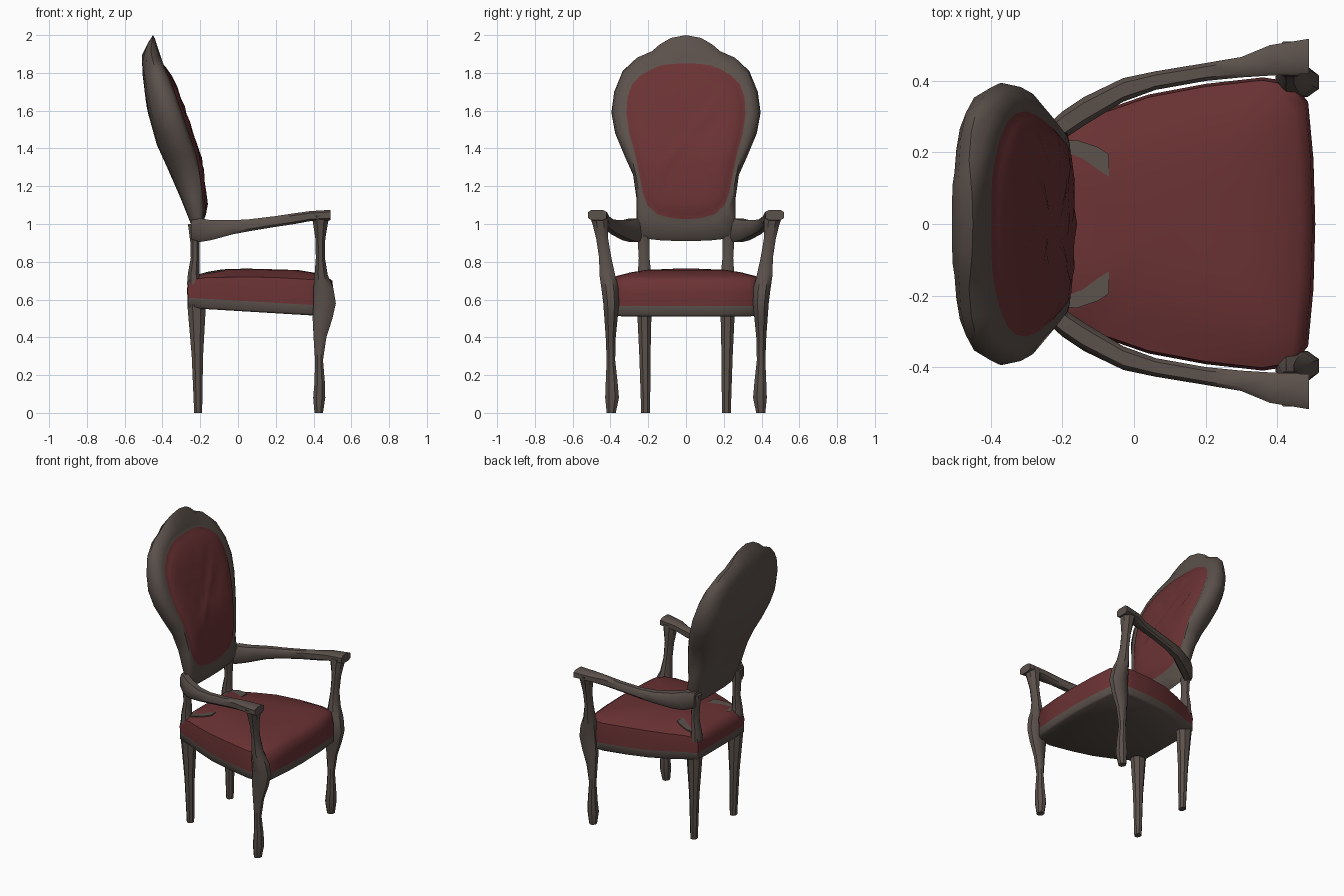
import bpy, bmesh, math

if "Cube" in bpy.data.objects:
    bpy.data.objects.remove(bpy.data.objects["Cube"], do_unlink=True)


def material(name, rgb):
    m = bpy.data.materials.new(name)
    m.use_nodes = True
    m.diffuse_color = (*rgb, 1)
    bsdf = m.node_tree.nodes["Principled BSDF"]
    bsdf.inputs["Base Color"].default_value = (*rgb, 1)
    bsdf.inputs["Roughness"].default_value = 0.8
    return m


WOOD = material("dark wood", (0.105, 0.082, 0.07))
VELVET = material("red velvet", (0.145, 0.032, 0.034))


def loft(name, rings, red_from=None, angle=40):
    """Skin a list of equal rings, cap both ends; bands from red_from on are velvet."""
    bm = bmesh.new()
    rows = [[bm.verts.new(p) for p in ring] for ring in rings]
    n = len(rows[0])
    caps = [bm.faces.new(rows[0][::-1]), bm.faces.new(rows[-1])]
    for i, (a, b) in enumerate(zip(rows, rows[1:])):
        for k in range(n):
            f = bm.faces.new((a[k], a[(k + 1) % n], b[(k + 1) % n], b[k]))
            f.material_index = int(red_from is not None and i >= red_from)
    caps[1].material_index = int(red_from is not None)
    bmesh.ops.recalc_face_normals(bm, faces=bm.faces)
    mesh = bpy.data.meshes.new(name)
    bm.to_mesh(mesh)
    bm.free()
    mesh.materials.append(WOOD)
    mesh.materials.append(VELVET)
    ob = bpy.data.objects.new(name, mesh)
    bpy.context.collection.objects.link(ob)
    bpy.ops.object.select_all(action='DESELECT')
    ob.select_set(True)
    bpy.context.view_layer.objects.active = ob
    bpy.ops.object.shade_smooth_by_angle(angle=math.radians(angle))
    return ob


def lerp(a, b, t):
    return a + (b - a) * t


def curve(points, v):
    """Piecewise linear value through (position, value) points."""
    for (a, fa), (b, fb) in zip(points, points[1:]):
        if v <= b:
            return lerp(fa, fb, max(0, (v - a) / (b - a)))
    return points[-1][1]


def section(u0, u1, v0, v1, cut=0.28):
    """Chamfered rectangle."""
    cu, cv = (u1 - u0) * cut, (v1 - v0) * cut
    return [(u0 + cu, v0), (u1 - cu, v0), (u1, v0 + cv), (u1, v1 - cv),
            (u1 - cu, v1), (u0 + cu, v1), (u0, v1 - cv), (u0, v0 + cv)]


def limb_pair(name, stations, along="z"):
    """Left and right limb; stations are (position, x or y range, y or z range)."""
    for side, s in (("left", 1), ("right", -1)):
        rings = []
        for p, *box in stations:
            if along == "z":
                rings.append([(u, s * v, p) for u, v in section(*box)])
            else:
                rings.append([(p, s * u, v) for u, v in section(*box, cut=0.2)])
        loft(f"{side}_{name}", rings)


def mirrored(half):
    """Close a half outline whose first and last points lie on the centre line."""
    return half + [(-a, b) for a, b in half[-2:0:-1]]


# Backrest: depth profiles by height, then frame and cushion outlines
FRONT = [(0.9, -0.2), (1.0, -0.175), (1.1, -0.18), (1.35, -0.215), (1.45, -0.25),
         (1.6, -0.3), (1.74, -0.35), (1.82, -0.385), (1.9, -0.415), (2.0, -0.44)]
BACK = [(0.9, -0.23), (1.03, -0.27), (1.2, -0.33), (1.42, -0.43), (1.6, -0.48),
        (1.86, -0.52), (1.92, -0.52), (2.0, -0.465)]
frame = mirrored([(0, 2.0), (0.08, 1.985), (0.14, 1.95), (0.18, 1.915), (0.26, 1.88),
                  (0.335, 1.81), (0.38, 1.7), (0.395, 1.59), (0.375, 1.48),
                  (0.325, 1.36), (0.28, 1.26), (0.263, 1.14), (0.262, 1.0),
                  (0.235, 0.925), (0.12, 0.912), (0, 0.91)])
panel = mirrored([(0, 1.85), (0.07, 1.848), (0.13, 1.84), (0.18, 1.82), (0.235, 1.79),
                  (0.285, 1.74), (0.31, 1.67), (0.315, 1.58), (0.3, 1.48),
                  (0.27, 1.37), (0.248, 1.27), (0.23, 1.17), (0.205, 1.1),
                  (0.15, 1.05), (0.07, 1.03), (0, 1.025)])


def back_ring(outline, scale, depth, bulge=0.0):
    ring = []
    for y, z in outline:
        y, z = y * scale, lerp(1.47, z, scale)
        tuft = 0.35 * math.cos(y * 42) * math.cos((z - 1.45) * 36) if scale < 0.9 else 0
        x = lerp(curve(BACK, z), curve(FRONT, z), depth) + bulge * (1 + tuft)
        ring.append((x, y, z))
    return ring


rings = [back_ring(frame, s, d) for s, d in
         ((0.1, 0), (0.35, 0), (0.6, 0.03), (0.8, 0.1), (0.93, 0.28), (1, 0.58), (0.97, 0.88))]
rings.append(back_ring(panel, 1.07, 1.0))
rings.append(back_ring(panel, 1.0, 0.97))
rings += [back_ring(panel, s, 1, b) for s, b in
          ((0.94, 0.008), (0.82, 0.016), (0.7, 0.02), (0.55, 0.02),
           (0.4, 0.02), (0.25, 0.02), (0.1, 0.02))]
loft("backrest", rings, red_from=8, angle=60)

# Seat: wooden rail below, domed cushion above
plan = mirrored([(0, 0.505), (0.18, 0.5), (0.34, 0.485), (0.395, 0.44), (0.408, 0.36),
                 (0.39, 0.2), (0.36, 0.04), (0.315, -0.09), (0.275, -0.18),
                 (0.25, -0.265), (0.1, -0.268), (0, -0.268)])
RIM = [(-0.27, 0.7), (-0.2, 0.715), (0.1, 0.722), (0.5, 0.7)]


def seat_ring(scale, height, slope):
    """Ring at a height that falls toward the front by slope."""
    return [(lerp(0.12, x, scale), y * scale, height - slope * (x + 0.27) / 0.77)
            for y, x in plan]


rings = [seat_ring(0.97, 0.555, 0.045), seat_ring(1.0, 0.565, 0.045),
         seat_ring(1.0, 0.61, 0.045), seat_ring(1.005, 0.655, 0.02)]
rings.append([(x, y, curve(RIM, x)) for x, y, _ in seat_ring(0.985, 0, 0)])
rings += [seat_ring(s, z, 0.004) for s, z in ((0.9, 0.728), (0.72, 0.747), (0.52, 0.76), (0.2, 0.764))]
loft("seat", rings, red_from=2, angle=50)

# Wood patches where the back posts meet the cushion
for side, s in (("left", 1), ("right", -1)):
    rings = []
    for x, y0, y1, z in ((-0.22, 0.15, 0.23, 0.731), (-0.16, 0.115, 0.235, 0.744),
                         (-0.1, 0.11, 0.215, 0.755), (-0.07, 0.125, 0.195, 0.76)):
        rings.append([(x, s * y0, z - 0.007), (x, s * y1, z - 0.007), (x, s * y1, z), (x, s * y0, z)])
    loft(f"{side}_post_patch", rings)

# Rear legs and the short posts that carry the backrest
limb_pair("rear_leg", [(0, -0.232, -0.19, 0.19, 0.237), (0.3, -0.245, -0.185, 0.188, 0.247),
                       (0.57, -0.268, -0.17, 0.182, 0.26)])
limb_pair("back_post", [(0.68, -0.27, -0.195, 0.18, 0.258), (0.74, -0.265, -0.205, 0.185, 0.255),
                        (0.82, -0.25, -0.205, 0.193, 0.25), (0.9, -0.252, -0.205, 0.193, 0.255),
                        (1.0, -0.265, -0.19, 0.19, 0.26)])

# Curved front legs that run up into the arm supports
limb_pair("front_leg", [
    (0, 0.405, 0.45, 0.372, 0.42), (0.08, 0.398, 0.462, 0.355, 0.428),
    (0.16, 0.405, 0.46, 0.362, 0.425), (0.28, 0.408, 0.45, 0.375, 0.42),
    (0.4, 0.4, 0.468, 0.372, 0.425), (0.5, 0.395, 0.5, 0.362, 0.432),
    (0.58, 0.4, 0.518, 0.355, 0.438), (0.66, 0.4, 0.505, 0.358, 0.448),
    (0.73, 0.405, 0.475, 0.375, 0.458), (0.82, 0.412, 0.46, 0.395, 0.46),
    (0.92, 0.41, 0.462, 0.412, 0.475), (1.0, 0.398, 0.475, 0.412, 0.495),
    (1.045, 0.39, 0.485, 0.415, 0.51)])

# Armrests sweeping from the backrest out to the front
limb_pair("armrest", [
    (-0.25, 0.2, 0.27, 0.92, 1.02), (-0.2, 0.235, 0.315, 0.905, 1.03),
    (-0.14, 0.275, 0.355, 0.915, 1.02), (-0.03, 0.342, 0.408, 0.945, 1.02),
    (0.06, 0.375, 0.427, 0.962, 1.025), (0.2, 0.4, 0.45, 0.985, 1.042),
    (0.3, 0.41, 0.467, 1.0, 1.057), (0.38, 0.415, 0.5, 1.015, 1.068),
    (0.49, 0.42, 0.518, 1.02, 1.075)], along="x")
